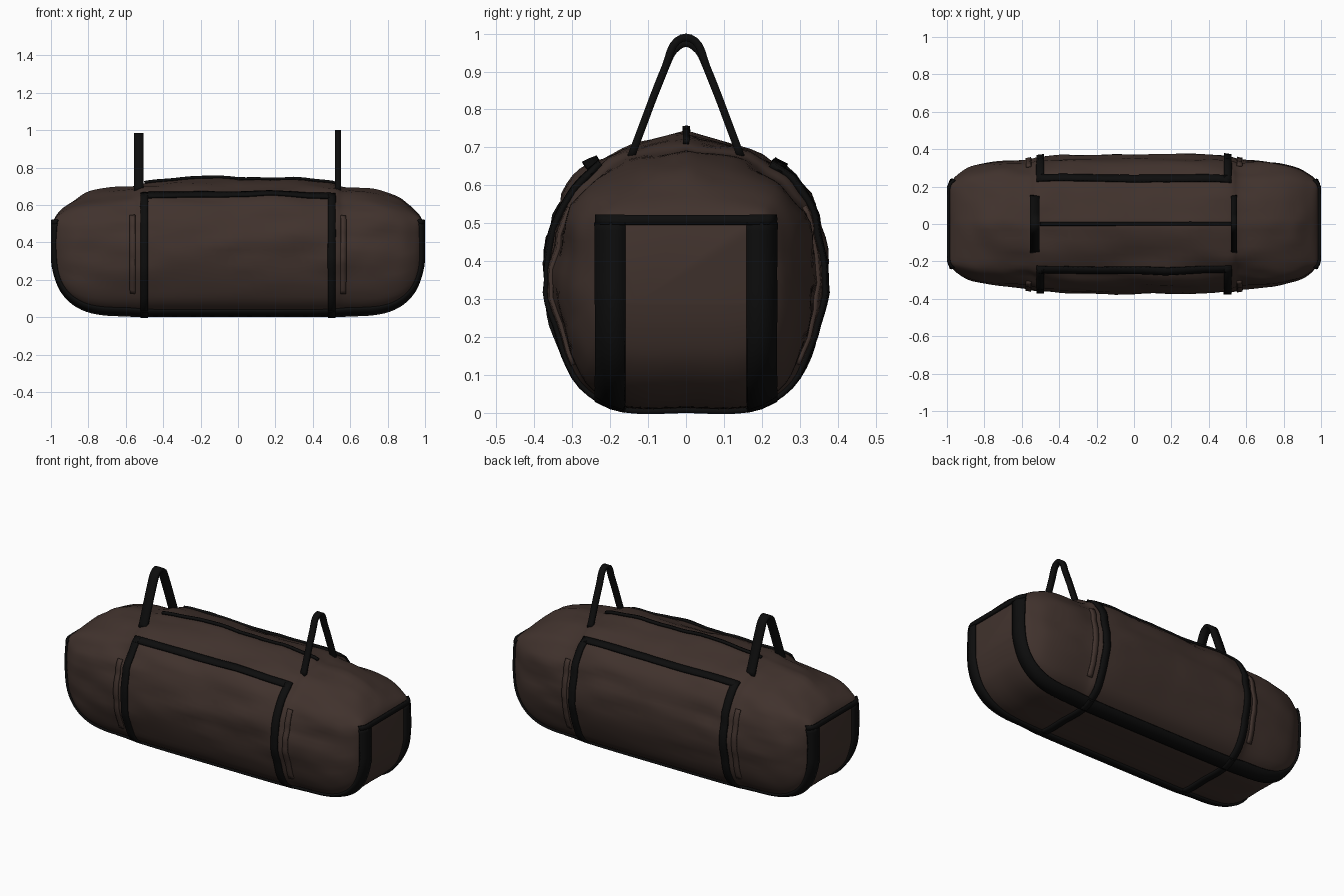
import bpy, bmesh
from math import sin, cos, pi, radians
from mathutils import Vector, noise
from mathutils.bvhtree import BVHTree

if "Cube" in bpy.data.objects:
    bpy.data.objects.remove(bpy.data.objects["Cube"])


def material(name, rgb):
    m = bpy.data.materials.new(name)
    m.diffuse_color = (*rgb, 1)
    m.use_nodes = True
    m.node_tree.nodes["Principled BSDF"].inputs["Base Color"].default_value = m.diffuse_color
    return m


FABRIC = material("brown_fabric", (0.052, 0.032, 0.026))
WEB = material("black_webbing", (0.004, 0.004, 0.004))


def finish(name, bm, mat):
    bmesh.ops.recalc_face_normals(bm, faces=bm.faces)
    me = bpy.data.meshes.new(name)
    bm.to_mesh(me)
    ob = bpy.data.objects.new(name, me)
    bpy.context.collection.objects.link(ob)
    me.materials.append(mat)
    bpy.ops.object.select_all(action='DESELECT')
    bpy.context.view_layer.objects.active = ob
    ob.select_set(True)
    bpy.ops.object.shade_smooth_by_angle(angle=radians(40))
    return ob


def catmull(pts, n):
    """Smooth resample of n+1 tuples through pts."""
    out = []
    last = len(pts) - 1
    for i in range(n + 1):
        f = i / n * last
        k = min(int(f), last - 1)
        t = f - k
        a, b, c, d = (pts[min(max(j, 0), last)] for j in (k - 1, k, k + 1, k + 2))
        out.append(tuple(0.5 * (2 * q + (r - p) * t + (2 * p - 5 * q + 4 * r - s) * t * t
                                + (3 * q - p - 3 * r + s) * t ** 3)
                         for p, q, r, s in zip(a, b, c, d)))
    return out


# Half sections (sideways, up): round in the middle, boxy at the ends
ROUND = [(0, 0), (.45, 0), (.72, .07), (.85, .17), (.95, .32), (1, .48), (.98, .62),
         (.91, .74), (.78, .84), (.62, .9), (.35, .96), (0, 1)]
BOX = [(0, 0), (.5, 0), (.85, .02), (.97, .08), (1, .25), (1, .48), (1, .7),
       (1, .85), (.97, .95), (.85, .99), (.4, 1), (0, 1)]
# Stations: x, half width, bottom, top, boxiness
STATIONS = [(0, .37, .013, .735, 0), (.3, .37, .013, .735, 0), (.5, .362, .013, .722, 0),
            (.57, .345, .013, .703, 0), (.7, .335, .018, .69, .1), (.8, .32, .035, .663, .2),
            (.88, .30, .075, .625, .3), (.94, .265, .14, .58, .5), (.972, .235, .22, .545, .75),
            (.987, .205, .29, .515, 1)]

# Body
rnd, box = catmull(ROUND, 33), catmull(BOX, 33)
half = catmull(STATIONS, 45)
rows = [(-s[0], *s[1:]) for s in half[:0:-1]] + half
bm = bmesh.new()
rings = []
for x, w, zb, zt, k in rows:
    sec = [(a[0] * (1 - k) + b[0] * k, a[1] * (1 - k) + b[1] * k) for a, b in zip(rnd, box)]
    ring = []
    for u, v in sec + [(-u, v) for u, v in sec[-2:0:-1]]:
        p = Vector((x, u * w, zb + v * (zt - zb)))
        # soft cloth wrinkles, stretched lengthwise, none underneath
        q = noise.noise(Vector((x * 3.2, p.y * 7, p.z * 11))) \
            + .5 * noise.noise(Vector((x * 7, p.y * 15, p.z * 20 + 5)))
        amp = .016 * min(1, max(0, (v - .1) * 3)) * (1 - k)
        d = Vector((0, p.y, p.z - .36))
        ring.append(bm.verts.new(p + d.normalized() * q * amp))
    rings.append(ring)
n = len(rings[0])
for a, b in zip(rings, rings[1:]):
    for i in range(n):
        bm.faces.new((a[i], a[(i + 1) % n], b[(i + 1) % n], b[i]))
bm.faces.new(rings[0])
bm.faces.new(rings[-1])
bmesh.ops.recalc_face_normals(bm, faces=bm.faces)
tree = BVHTree.FromBMesh(bm)
finish("bag_body", bm, FABRIC)


def ribbon(name, pairs, thick, mat):
    """Thick strip from rows of points across its width."""
    b = bmesh.new()
    vs = [[b.verts.new(p) for p in row] for row in pairs]
    for r, s in zip(vs, vs[1:]):
        for i in range(len(r) - 1):
            b.faces.new((r[i], r[i + 1], s[i + 1], s[i]))
    ob = finish(name, b, mat)
    m = ob.modifiers.new("thickness", 'SOLIDIFY')
    m.thickness = thick
    m.offset = 0
    return ob


def strap(name, rays, width, mat=WEB, lift=.006, thick=.014):
    """Ribbon laid on the body; rays are (centre, outward direction, width direction)."""
    pairs = []
    for c, d, side in rays:
        row = []
        for s in (-.5, 0, .5):
            o = Vector(c) + Vector(side) * width * s
            d = Vector(d).normalized()
            hit, nor, _, _ = tree.ray_cast(o + d * 2, -d)
            if hit:
                row.append(hit + nor * lift)
        if len(row) == 3:
            pairs.append(row)
    ribbon(name, pairs, thick, mat)


def around(x, a):
    """Ray round the bag at x, angle a in degrees from straight up."""
    a = radians(a)
    return (x, 0, .35), (0, sin(a), cos(a))


X, Y, Z = (1, 0, 0), (0, 1, 0), (0, 0, 1)

# Girth straps running down both sides and under the bag
for tag, x in (("left", -.5), ("right", .5)):
    strap("girth_strap_" + tag, [(*around(x, 37 + i * 286 / 64), X) for i in range(65)], .04)

# Side panel top trims, and raised seam flaps beside the panels
for tag, s in (("front", -1), ("back", 1)):
    tangent = (0, cos(radians(39)), -s * sin(radians(39)))
    strap("panel_trim_" + tag, [(*around(-.52 + i * 1.04 / 40, s * 39), tangent) for i in range(41)], .038)
    for end, x in (("left", -.563), ("right", .563)):
        strap(f"seam_flap_{tag}_{end}", [(*around(x, s * (58 + i * 3)), X) for i in range(24)],
              .03, FABRIC, .003, .014)

# Lengthwise straps: up one end, under the bag, up the other
for tag, y in (("front", -.197), ("back", .197)):
    right = [((.7, y, .5 - i * .02), (1, 0, 0), Y) for i in range(11)]
    right += [((.7, y, .3), (cos(i * pi / 32), 0, -sin(i * pi / 32)), Y) for i in range(1, 17)]
    left = [((-c[0], c[1], c[2]), (-d[0], d[1], d[2]), w) for c, d, w in reversed(right)]
    floor = [((.7 - i * .1, y, .3), (0, 0, -1), Y) for i in range(1, 14)]
    strap("long_strap_" + tag, right + floor + left, .075)

# End panel top trims
for tag, s in (("left", -1), ("right", 1)):
    strap("end_trim_" + tag, [((s * .5, -.232 + i * .464 / 24, .507), (s, 0, 0), Z) for i in range(25)], .022)

# Top zip
strap("top_zip", [((-.5 + i * 1.03 / 40, 0, .5), Z, Y) for i in range(41)], .014)

# Carry handles
for tag, x, w, top in (("left", -.53, .05, .975), ("right", .535, .032, .99)):
    side = [(-.145, .675), (-.115, .755), (-.085, .835), (-.055, .91), (-.033, top - .02)]
    path = catmull(side + [(0, top)] + [(-y, z) for y, z in reversed(side)], 30)
    ribbon("handle_" + tag, [[(x - w / 2, y, z), (x + w / 2, y, z)] for y, z in path], .02, WEB)
